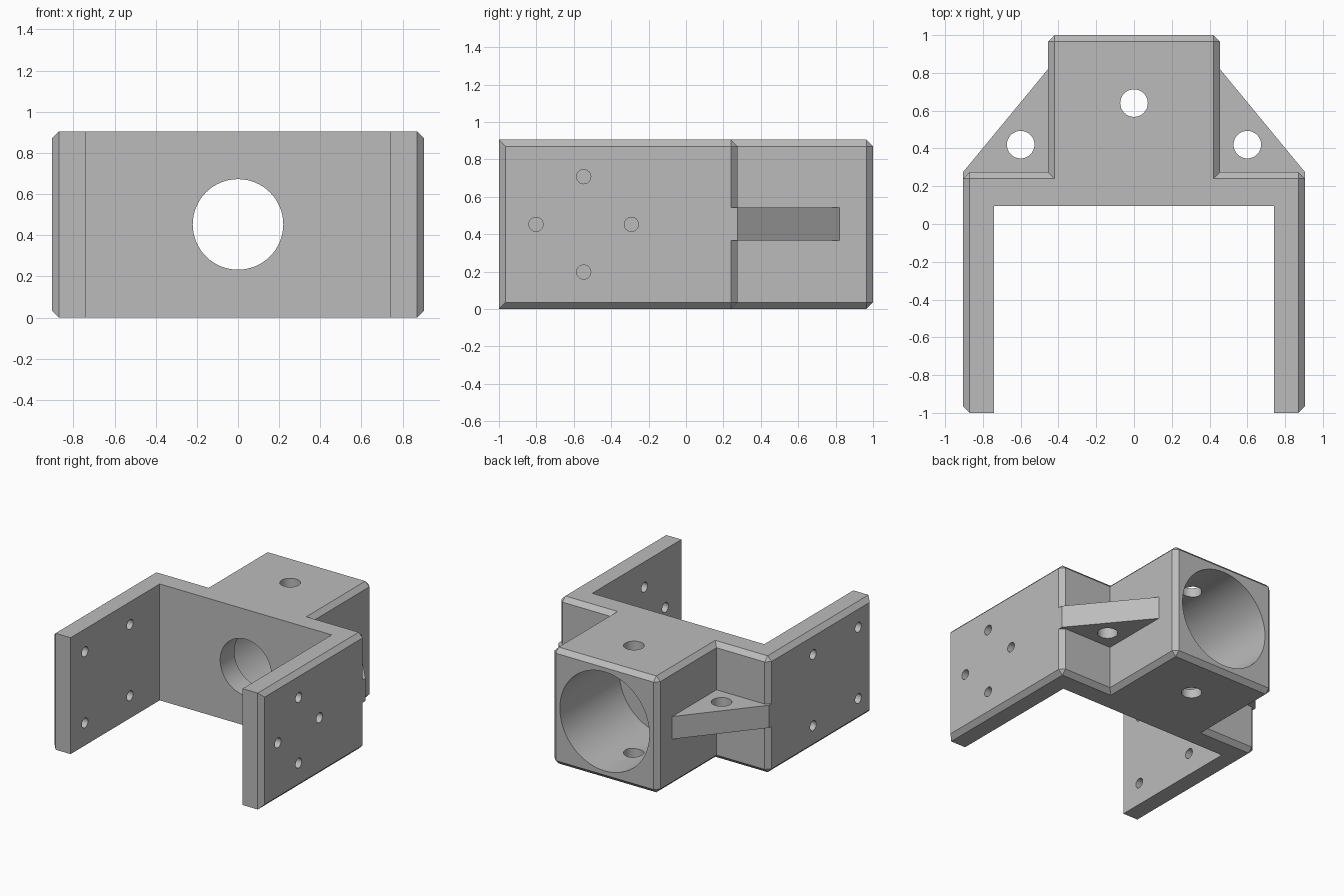
import bpy
import bmesh
import math

if "Cube" in bpy.data.objects:
    bpy.data.objects.remove(bpy.data.objects["Cube"], do_unlink=True)

H = 0.905            # overall height
MID = H / 2
OUT, INNER = 0.905, 0.74     # outer and inner faces of the arms
BOX, BACK = 0.455, 0.275     # half width of the socket, back of the plate

grey = bpy.data.materials.new("plain grey")
grey.use_nodes = True
grey.diffuse_color = (0.5, 0.5, 0.5, 1)
grey.node_tree.nodes["Principled BSDF"].inputs["Base Color"].default_value = (0.5, 0.5, 0.5, 1)


def prism(name, outline, z0, z1, bevel_rule=None):
    """Extrude an outline upward and chamfer the edges the rule picks."""
    bm = bmesh.new()
    face = bm.faces.new([bm.verts.new((x, y, z0)) for x, y in outline])
    top = bmesh.ops.extrude_face_region(bm, geom=[face])["geom"]
    for v in top:
        if isinstance(v, bmesh.types.BMVert):
            v.co.z = z1
    bmesh.ops.recalc_face_normals(bm, faces=bm.faces[:])
    if bevel_rule:
        edges = [e for e in bm.edges if bevel_rule(*[v.co for v in e.verts])]
        bmesh.ops.bevel(bm, geom=edges, offset=0.035, offset_type='OFFSET',
                        segments=1, profile=0.5, affect='EDGES', clamp_overlap=False)
        bmesh.ops.recalc_face_normals(bm, faces=bm.faces[:])
    mesh = bpy.data.meshes.new(name)
    bm.to_mesh(mesh)
    bm.free()
    mesh.materials.append(grey)
    obj = bpy.data.objects.new(name, mesh)
    bpy.context.collection.objects.link(obj)
    return obj


def drill(obj, radius, depth, centre, axis):
    """Cut a round hole along the given axis."""
    turn = {'X': (0, math.pi / 2, 0), 'Y': (math.pi / 2, 0, 0), 'Z': (0, 0, 0)}[axis]
    bpy.ops.mesh.primitive_cylinder_add(vertices=64 if radius > 0.1 else 32, radius=radius,
                                        depth=depth, location=centre, rotation=turn)
    cutter = bpy.context.object
    cutter.hide_render = True
    cutter.data.materials.append(grey)
    mod = obj.modifiers.new("hole", 'BOOLEAN')
    mod.operation = 'DIFFERENCE'
    mod.solver = 'EXACT'
    mod.object = cutter
    bpy.ops.object.select_all(action='DESELECT')
    bpy.context.view_layer.objects.active = obj
    obj.select_set(True)
    bpy.ops.object.modifier_apply(modifier=mod.name)
    bpy.data.objects.remove(cutter, do_unlink=True)


def smooth(obj):
    bpy.ops.object.select_all(action='DESELECT')
    bpy.context.view_layer.objects.active = obj
    obj.select_set(True)
    bpy.ops.object.shade_smooth_by_angle(angle=math.radians(30))


def outer_edge(a, b):
    """Outside edges only, leaving the fork's inner faces and inside corners sharp."""
    for p in (a, b):
        if abs(abs(p.x) - INNER) < 0.001:
            return False
    inside_corner = all(abs(abs(p.x) - BOX) < 0.001 and p.y < 0.5 for p in (a, b))
    return not (inside_corner and abs(a.x - b.x) < 0.001)


# Forked body with square socket
half = [(OUT, -1), (OUT, BACK), (BOX, BACK), (BOX, 1)]
inner = [(INNER, 0.095), (INNER, -1)]
mirrored = [(-x, y) for x, y in reversed(half)]
inner_left = [(-x, y) for x, y in reversed(inner)]
body = prism("forked_bracket", half + mirrored + inner_left + inner, 0, H, outer_edge)

# Large socket bore, smaller shaft hole and vertical pin hole
drill(body, 0.385, 0.9, (0, 0.27 + 0.45, MID), 'Y')
drill(body, 0.22, 0.6, (0, 0.2, MID), 'Y')
drill(body, 0.073, 1.2, (0, 0.64, MID), 'Z')

# Screw holes: diamond pattern on one arm, square on the other
arm_x = (OUT + INNER) / 2
for dy, dz in ((1, 0), (-1, 0), (0, 1), (0, -1)):
    drill(body, 0.038, 0.4, (arm_x, -0.547 + dy * 0.255, MID + dz * 0.255), 'X')
for dy in (-1, 1):
    for dz in (-1, 1):
        drill(body, 0.038, 0.4, (-arm_x, -0.547 + dy * 0.277, MID + dz * 0.277), 'X')
smooth(body)

# Triangular gussets between socket and plate
for side, name in ((1, "left_gusset"), (-1, "right_gusset")):
    outline = [(0.44, 0.24), (OUT, 0.24), (OUT, BACK), (BOX, 0.82), (0.44, 0.82)]
    gusset = prism(name, [(side * x, y) for x, y in outline], 0.367, 0.543)
    drill(gusset, 0.073, 0.5, (side * 0.6, 0.42, MID), 'Z')
    smooth(gusset)
